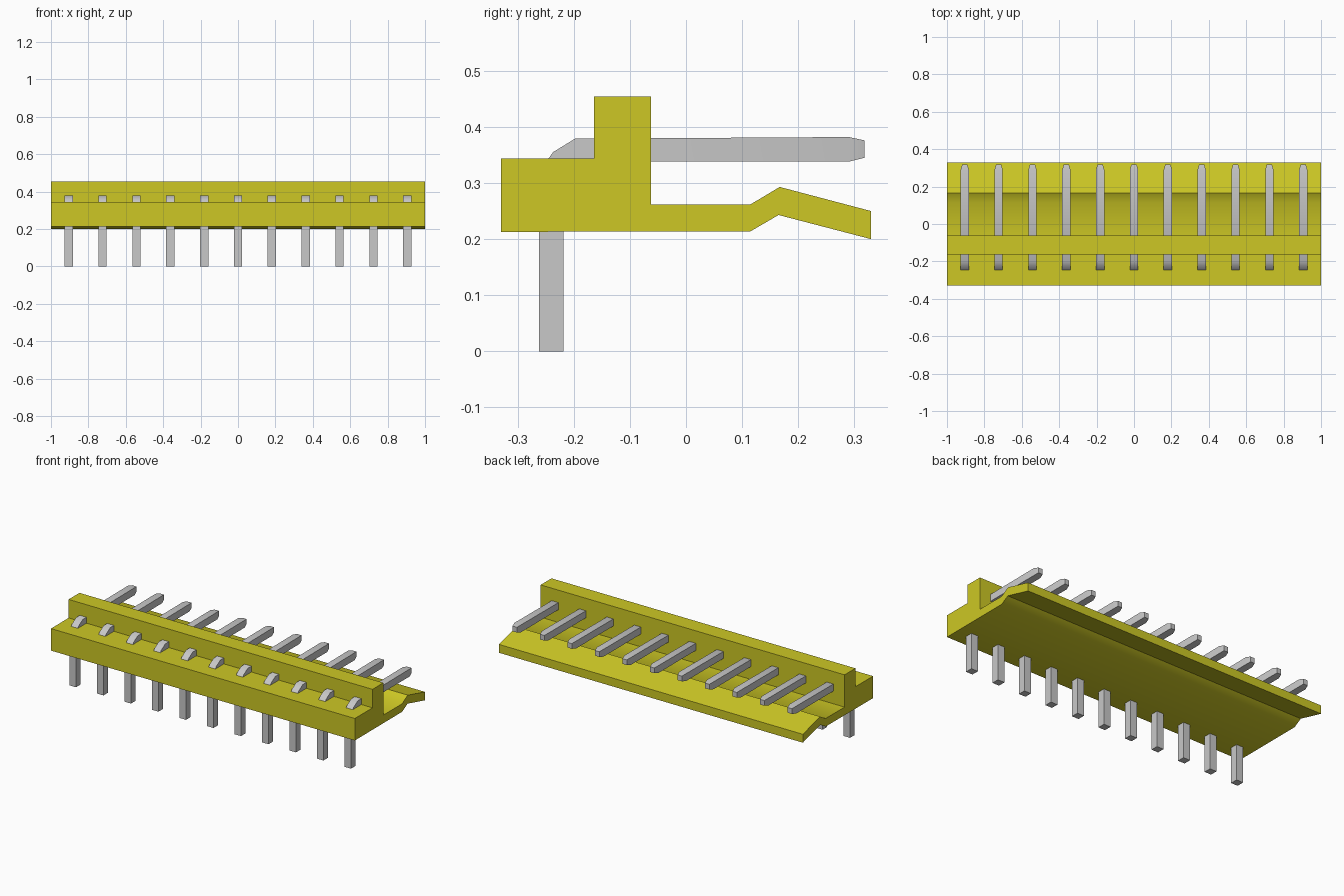
import bpy
import bmesh
import math

cube = bpy.data.objects.get("Cube")
if cube:
    bpy.data.objects.remove(cube, do_unlink=True)


def make_material(name, colour):
    mat = bpy.data.materials.new(name)
    mat.use_nodes = True
    mat.diffuse_color = colour
    mat.node_tree.nodes["Principled BSDF"].inputs["Base Color"].default_value = colour
    return mat


yellow = make_material("yellow plastic", (0.61, 0.575, 0.018, 1))
grey = make_material("grey metal", (0.58, 0.58, 0.58, 1))


def loft(name, rings, mat):
    """Join matching rings of points with quads and cap both ends."""
    bm = bmesh.new()
    loops = [[bm.verts.new(p) for p in ring] for ring in rings]
    n = len(loops[0])
    for a, b in zip(loops, loops[1:]):
        for i in range(n):
            j = (i + 1) % n
            bm.faces.new((a[i], a[j], b[j], b[i]))
    bm.faces.new(loops[0])
    bm.faces.new(loops[-1])
    bmesh.ops.recalc_face_normals(bm, faces=bm.faces)
    mesh = bpy.data.meshes.new(name)
    bm.to_mesh(mesh)
    bm.free()
    mesh.materials.append(mat)
    obj = bpy.data.objects.new(name, mesh)
    bpy.context.collection.objects.link(obj)
    bpy.ops.object.select_all(action='DESELECT')
    obj.select_set(True)
    bpy.context.view_layer.objects.active = obj
    bpy.ops.object.shade_smooth_by_angle(angle=math.radians(35))
    return obj


# Housing: one (y, z) profile with upright wall and bent locking ramp
profile = [(-0.33, 0.213), (0.115, 0.214), (0.165, 0.243), (0.33, 0.2),
           (0.33, 0.25), (0.167, 0.293), (0.115, 0.262), (-0.062, 0.262),
           (-0.062, 0.454), (-0.164, 0.454), (-0.164, 0.344), (-0.33, 0.344)]
loft("housing", [[(x, y, z) for y, z in profile] for x in (-1, 1)], yellow)

# Pin sections: outer y, z, inner y, z, half width, from tail to tapered tip
sections = [(-0.262, 0.0, -0.218, 0.0, 0.022),
            (-0.262, 0.32, -0.218, 0.318, 0.022),
            (-0.237, 0.355, -0.207, 0.33, 0.022),
            (-0.198, 0.379, -0.19, 0.338, 0.022),
            (0.29, 0.382, 0.29, 0.338, 0.022),
            (0.318, 0.376, 0.318, 0.345, 0.014)]
rings = [[(-w, oy, oz), (w, oy, oz), (w, iy, iz), (-w, iy, iz)]
         for oy, oz, iy, iz, w in sections]
first = loft("pin_01", rings, grey)

# Row of eleven identical right-angle pins
PITCH = 0.181
first.location.x = -5 * PITCH
for k in range(1, 11):
    pin = bpy.data.objects.new(f"pin_{k + 1:02d}", first.data)
    pin.location.x = (k - 5) * PITCH
    bpy.context.collection.objects.link(pin)
    for mod in first.modifiers:
        pin.modifiers.new(mod.name, mod.type)
